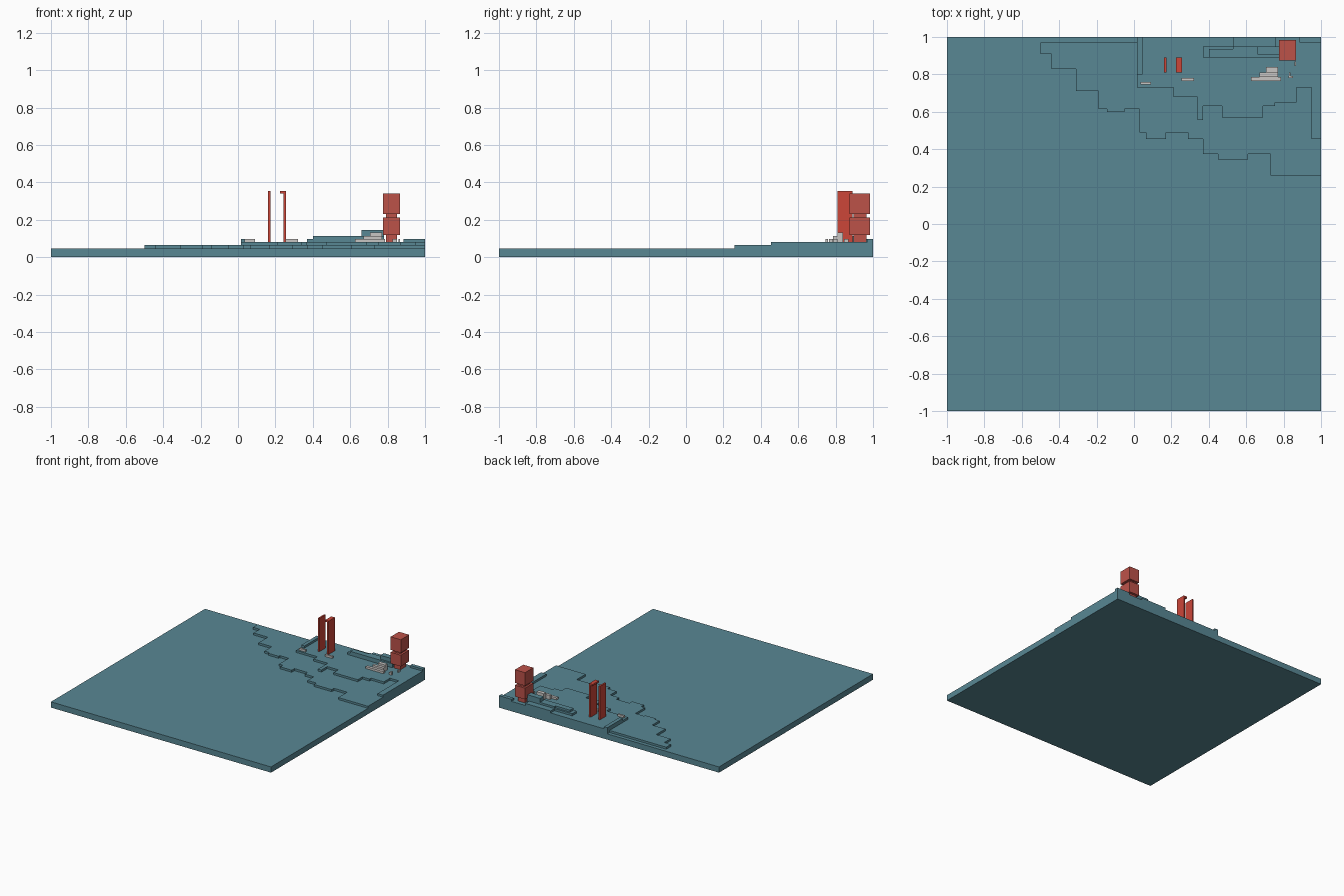
import bpy
import bmesh

cube = bpy.data.objects.get("Cube")
if cube:
    bpy.data.objects.remove(cube, do_unlink=True)


def material(name, rgb):
    """Flat material from 0-255 display values."""
    col = []
    for v in rgb:
        c = v / 255
        col.append(c / 12.92 if c <= 0.04045 else ((c + 0.055) / 1.055) ** 2.4)
    col.append(1.0)
    m = bpy.data.materials.new(name)
    m.use_nodes = True
    m.diffuse_color = col
    m.node_tree.nodes["Principled BSDF"].inputs["Base Color"].default_value = col
    return m


TEAL = material("slate teal", (88, 135, 148))
RED = material("bright red", (204, 70, 57))
BRICK = material("muted red", (188, 82, 73))
GREY = material("pale grey", (200, 198, 196))


def finish(name, bm, mat):
    bmesh.ops.recalc_face_normals(bm, faces=bm.faces[:])
    mesh = bpy.data.meshes.new(name)
    bm.to_mesh(mesh)
    bm.free()
    mesh.materials.append(mat)
    obj = bpy.data.objects.new(name, mesh)
    bpy.context.collection.objects.link(obj)
    return obj


def slab(name, outline, z0, z1, mat):
    """Extrude a flat outline upwards."""
    bm = bmesh.new()
    face = bm.faces.new([bm.verts.new((x, y, z0)) for x, y in outline])
    top = bmesh.ops.extrude_face_region(bm, geom=[face])["geom"]
    for v in top:
        if isinstance(v, bmesh.types.BMVert):
            v.co.z = z1
    return finish(name, bm, mat)


def boxes(name, mat, *ranges):
    """One object of boxes, each x0, x1, y0, y1, z0, z1."""
    bm = bmesh.new()
    for x0, x1, y0, y1, z0, z1 in ranges:
        verts = bmesh.ops.create_cube(bm, size=1)["verts"]
        for v in verts:
            v.co = (x1 if v.co.x > 0 else x0,
                    y1 if v.co.y > 0 else y0,
                    z1 if v.co.z > 0 else z0)
    return finish(name, bm, mat)


def stepped(start, moves):
    """Staircase path: moves alternate between a new x and a new y."""
    x, y = start
    path = [start]
    for i, m in enumerate(moves):
        x, y = (m, y) if i % 2 else (x, m)
        path.append((x, y))
    return path


# Ground levels
G0, G1, G2, G3 = 0.047, 0.064, 0.081, 0.098

# Base plate
boxes("base_plate", TEAL, (-1, 1, -1, 1, 0, G0))

# Lower terrace with stepped shoreline
shore = stepped((-0.50, 0.97), [
    0.91, -0.44, 0.83, -0.31, 0.71, -0.19, 0.615, -0.145, 0.60, -0.05, 0.615,
    0.03, 0.49, 0.065, 0.455, 0.17, 0.49, 0.29, 0.455, 0.37, 0.375, 0.45,
    0.345, 0.61, 0.375, 0.73, 0.26, 1.0, 1.0, 0.015, 0.97])
slab("lower_terrace", shore, G0, G1, TEAL)

# Upper terrace
upper = stepped((0.015, 1.0), [
    0.73, 0.21, 0.68, 0.34, 0.555, 0.37, 0.63, 0.47, 0.57, 0.69, 0.63, 0.755,
    0.65, 0.87, 0.73, 0.95, 0.455, 1.0, 1.0])
slab("upper_terrace", upper, G1, G2, TEAL)

# Low wall and corner kerb along the back edge
boxes("side_ridge", TEAL, (0.015, 0.045, 0.80, 1.0, G2, G3))
boxes("corner_kerb", TEAL, (0.885, 1.0, 0.97, 1.0, G2, G3))

# Stepped mound beside the tower
slab("mound_bottom", [(0.37, 0.89), (0.78, 0.89), (0.78, 0.95), (0.76, 0.95),
                      (0.76, 1.0), (0.53, 1.0), (0.53, 0.95), (0.37, 0.95)],
     G2, G3, TEAL)
slab("mound_middle", [(0.40, 0.89), (0.78, 0.89), (0.78, 0.95), (0.53, 0.95),
                      (0.53, 0.935), (0.40, 0.935)], G3, 0.114, TEAL)
boxes("mound_top", TEAL, (0.66, 0.78, 0.905, 0.95, 0.114, 0.146))

# Gate: a plain post and a post with a short overhang
boxes("gate_post_plain", RED, (0.16, 0.173, 0.81, 0.89, G2, 0.355))
boxes("gate_post_hooked", RED, (0.243, 0.257, 0.81, 0.89, G2, 0.355),
      (0.225, 0.243, 0.81, 0.89, 0.341, 0.355))

# Tower: two blocks on narrower necks
for label, z0, z1, z2 in (("lower", G2, 0.12, 0.213), ("upper", 0.213, 0.232, 0.34)):
    boxes(label + "_tower_neck", BRICK, (0.79, 0.85, 0.895, 0.965, z0, z1))
    boxes(label + "_tower_block", BRICK, (0.775, 0.867, 0.875, 0.983, z1, z2))

# Stone steps in front of the tower
boxes("stone_steps", GREY,
      (0.625, 0.785, 0.765, 0.787, G2, 0.098),
      (0.67, 0.77, 0.787, 0.81, G2, 0.114),
      (0.705, 0.77, 0.81, 0.84, G2, 0.131))

# Loose stones
boxes("gate_stones", GREY, (0.035, 0.09, 0.745, 0.76, G2, G3),
      (0.255, 0.32, 0.765, 0.78, G2, G3))
boxes("tower_stones", GREY, (0.825, 0.85, 0.78, 0.79, G2, G3),
      (0.828, 0.838, 0.79, 0.81, G2, G3),
      (0.857, 0.867, 0.845, 0.87, G2, G3))
